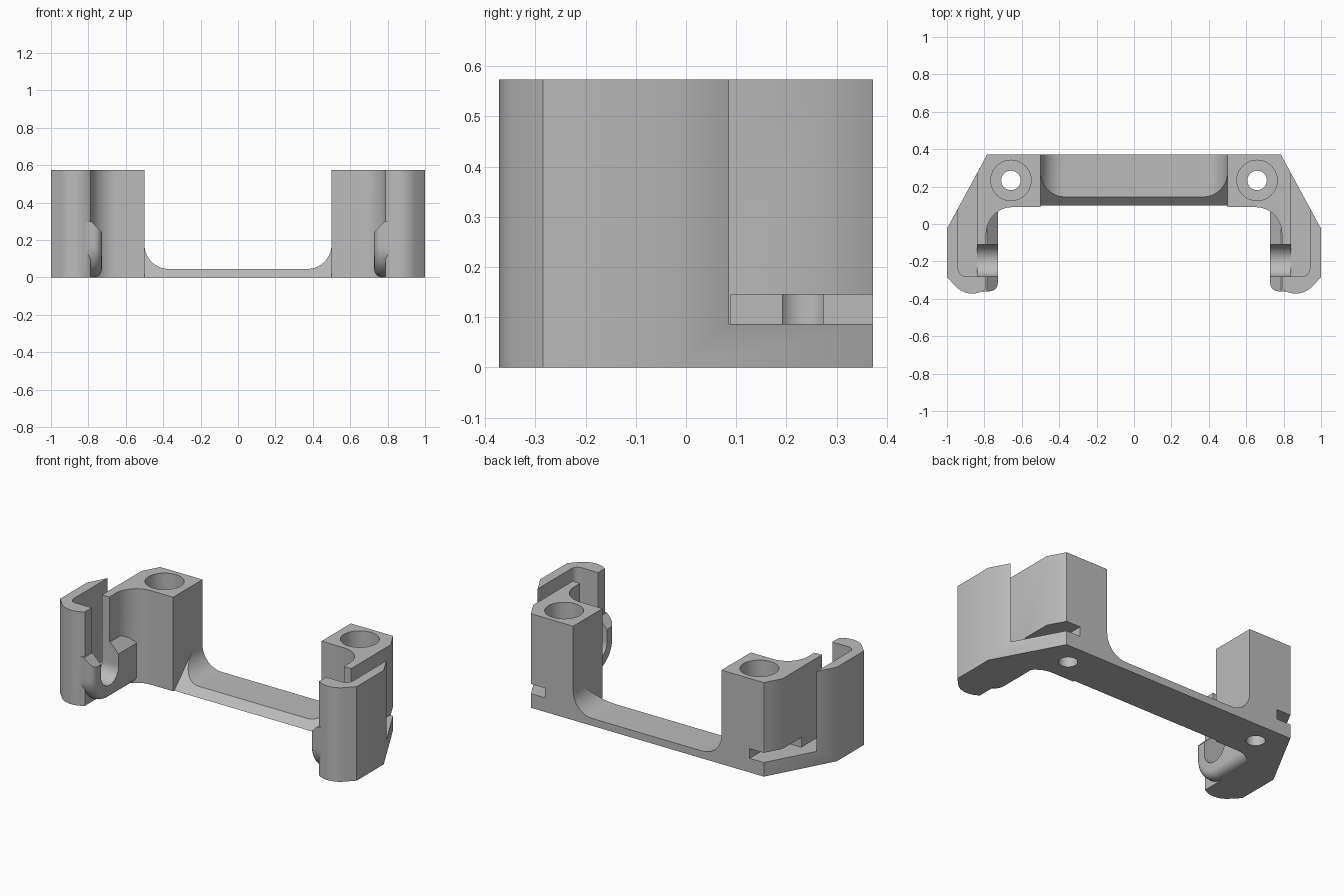
import bpy, bmesh
from math import sin, cos, radians
from mathutils import Vector

if "Cube" in bpy.data.objects:
    bpy.data.objects.remove(bpy.data.objects["Cube"])

GREY = (0.5, 0.5, 0.5, 1)
mat = bpy.data.materials.new("plain_grey")
mat.use_nodes = True
mat.diffuse_color = GREY
mat.node_tree.nodes["Principled BSDF"].inputs["Base Color"].default_value = GREY


def arc(cx, cy, r, start, end, steps=10):
    """Points on an arc, angles in degrees."""
    angles = [radians(start + (end - start) * i / steps) for i in range(steps + 1)]
    return [(cx + r * cos(a), cy + r * sin(a)) for a in angles]


def prism(name, outline, axis, low, high, shape=None):
    """Extrude a 2D outline along an axis; shape may refine the bmesh."""
    def place(p, t):
        return {"x": (t, p[0], p[1]), "y": (p[0], t, p[1]), "z": (p[0], p[1], t)}[axis]
    bm = bmesh.new()
    a = [bm.verts.new(place(p, low)) for p in outline]
    b = [bm.verts.new(place(p, high)) for p in outline]
    bm.faces.new(a)
    bm.faces.new(b[::-1])
    for i in range(len(a)):
        j = (i + 1) % len(a)
        bm.faces.new((a[j], a[i], b[i], b[j]))
    bmesh.ops.recalc_face_normals(bm, faces=bm.faces)
    if shape:
        shape(bm)
        bmesh.ops.recalc_face_normals(bm, faces=bm.faces)
    mesh = bpy.data.meshes.new(name)
    bm.to_mesh(mesh)
    bm.free()
    mesh.materials.append(mat)
    obj = bpy.data.objects.new(name, mesh)
    bpy.context.collection.objects.link(obj)
    return obj


def trim(bm, point, normal):
    """Slice off the side the normal points to and close the cut."""
    geom = bm.verts[:] + bm.edges[:] + bm.faces[:]
    bmesh.ops.bisect_plane(bm, geom=geom, plane_co=point, plane_no=normal, clear_outer=True)
    bmesh.ops.holes_fill(bm, edges=[e for e in bm.edges if e.is_boundary], sides=0)


def activate(obj):
    bpy.ops.object.select_all(action="DESELECT")
    obj.select_set(True)
    bpy.context.view_layer.objects.active = obj


def combine(target, tool, operation):
    activate(target)
    mod = target.modifiers.new("combine", "BOOLEAN")
    mod.object, mod.operation, mod.solver = tool, operation, "EXACT"
    bpy.ops.object.modifier_apply(modifier=mod.name)
    bpy.data.objects.remove(tool)


def smooth(obj):
    activate(obj)
    bpy.ops.object.shade_smooth_by_angle(angle=radians(30))


HEIGHT = 0.573
FLOOR = 0.086

# Post with its outer wall and curled lip
outline = [(0.5, 0.372), (0.785, 0.372), (1, -0.025), (1, -0.285)]
outline += arc(0.865, -0.25, 0.122, -50, -128, 8)
outline += [(0.79, -0.34), (0.79, -0.05)]
outline += arc(0.65, -0.05, 0.14, 0, 90, 12)[1:] + [(0.5, 0.09)]
post = prism("left_post", outline, "z", 0, HEIGHT)


# Rounded hook on the inner side of the wall
def shape_hook(bm):
    rim = [e for e in bm.edges
           if all(v.co.x < 0.74 for v in e.verts)
           and min(v.co.y for v in e.verts) < 0.06
           and min(v.co.z for v in e.verts) < 0.29]
    bmesh.ops.bevel(bm, geom=rim, offset=0.045, segments=5, profile=0.5, affect="EDGES")
    trim(bm, Vector((0.73, 0, 0.245)), Vector((-1, 0, 1)))


side = [(0.064, 0.3), (-0.36, 0.3)] + arc(-0.195, 0.165, 0.165, 180, 270, 12) + [(0.064, 0)]
combine(post, prism("hook", side, "x", 0.728, 0.845, shape_hook), "UNION")

# Vertical panel slot behind the outer wall
slot = [(0.84, 0.5), (0.84, -0.28)] + arc(0.9, -0.24, 0.04, 270, 360, 6) + [(0.94, 0.5)]
combine(post, prism("panel_slot", slot, "z", FLOOR, 1), "DIFFERENCE")

# U-shaped notch through the hook, open at the top
notch = [(-0.11, 1), (-0.28, 1)] + arc(-0.195, 0.171, 0.085, 180, 360, 20)
combine(post, prism("notch", notch, "x", 0.6, 0.88), "DIFFERENCE")

# Undercut that opens to the back
undercut = [(0.69, 0.09), (0.9, 0.09), (0.9, 0.5), (0.69, 0.5)]
combine(post, prism("undercut", undercut, "z", FLOOR, 0.145), "DIFFERENCE")

# Screw hole with a wide counterbore
for radius, bottom in ((0.052, -0.1), (0.108, 0.2)):
    ring = arc(0.658, 0.233, radius, 0, 360, 40)[:-1]
    combine(post, prism("bore", ring, "z", bottom, 1), "DIFFERENCE")
smooth(post)

# Mirrored post
other = post.copy()
other.data = post.data.copy()
other.name = "right_post"
bpy.context.collection.objects.link(other)
bm = bmesh.new()
bm.from_mesh(other.data)
bmesh.ops.scale(bm, vec=(-1, 1, 1), verts=bm.verts)
bmesh.ops.reverse_faces(bm, faces=bm.faces)
bm.to_mesh(other.data)
bm.free()
smooth(other)

# Thin bridge with filleted ends and a sloped front edge
profile = [(-0.5, 0), (0.5, 0)] + arc(0.37, 0.175, 0.13, 0, -90) + arc(-0.37, 0.175, 0.13, 270, 180)
bridge = prism("bridge", profile, "y", 0.0, 0.372,
               lambda bm: trim(bm, Vector((0, 0.1, 0)), Vector((0, -1, 1))))
smooth(bridge)
